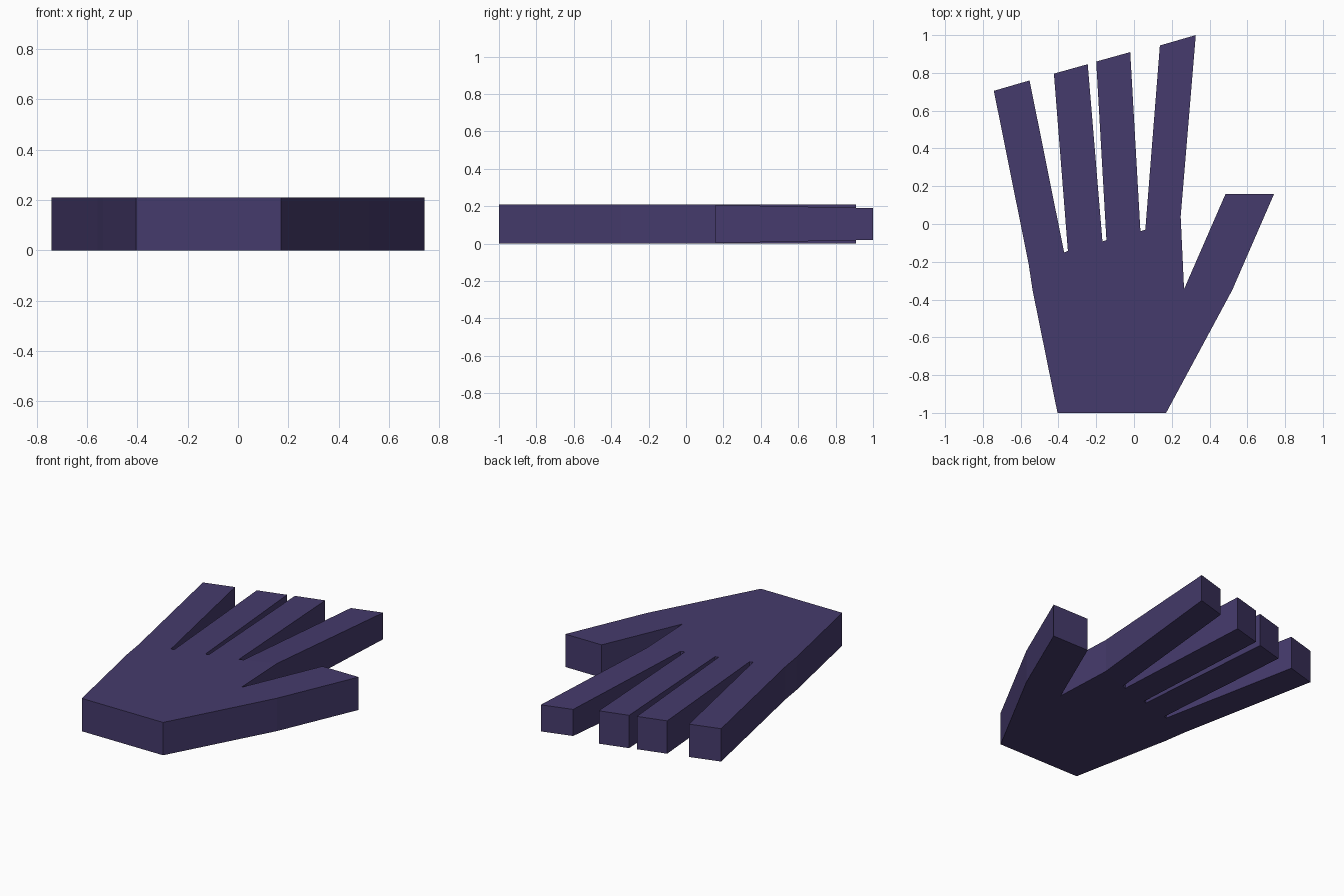
import bpy, bmesh

if "Cube" in bpy.data.objects:
    bpy.data.objects.remove(bpy.data.objects["Cube"])

THICK = 0.21

# Wrist, then each digit as root, tip, tip, root (counter-clockwise), with tip pinch
wrist = [(-0.405, -1.0), (0.17, -1.0)]
digits = [
    ([(0.52, -0.35), (0.742, 0.16), (0.485, 0.16), (0.265, -0.345)], 0.0),     # thumb
    ([(0.247, 0.04), (0.327, 1.0), (0.137, 0.945), (0.06, -0.03)], 0.02),      # index
    ([(0.034, -0.038), (-0.02, 0.91), (-0.2, 0.86), (-0.146, -0.085)], 0.0),   # middle
    ([(-0.167, -0.092), (-0.245, 0.846), (-0.424, 0.796), (-0.35, -0.143)], 0.0),  # ring
    ([(-0.37, -0.15), (-0.553, 0.76), (-0.742, 0.705), (-0.558, -0.21)], 0.0),  # little
]
heel = [(-0.537, -0.35)]

bm = bmesh.new()


def column(p, pinch=0.0):
    """Bottom and top vertex above one outline point."""
    return (bm.verts.new((*p, pinch)), bm.verts.new((*p, THICK - pinch)))


def caps(cols):
    """Matching top and bottom faces."""
    bm.faces.new([c[1] for c in cols])
    bm.faces.new([c[0] for c in reversed(cols)])


outline = [column(p) for p in wrist]
palm = list(outline)
for pts, pinch in digits:
    cols = [column(p, pinch if i in (1, 2) else 0.0) for i, p in enumerate(pts)]
    caps(cols)
    outline += cols
    palm += [cols[0], cols[3]]
for p in heel:
    c = column(p)
    outline.append(c)
    palm.append(c)
caps(palm)

# Side walls around the whole hand
for a, b in zip(outline, outline[1:] + outline[:1]):
    bm.faces.new((a[0], b[0], b[1], a[1]))

bmesh.ops.recalc_face_normals(bm, faces=bm.faces)
mesh = bpy.data.meshes.new("open_hand")
bm.to_mesh(mesh)
bm.free()

hand = bpy.data.objects.new("open_hand", mesh)
bpy.context.collection.objects.link(hand)

purple = bpy.data.materials.new("dark purple")
purple.diffuse_color = (0.06, 0.043, 0.15, 1.0)
purple.use_nodes = True
purple.node_tree.nodes["Principled BSDF"].inputs["Base Color"].default_value = purple.diffuse_color
mesh.materials.append(purple)
